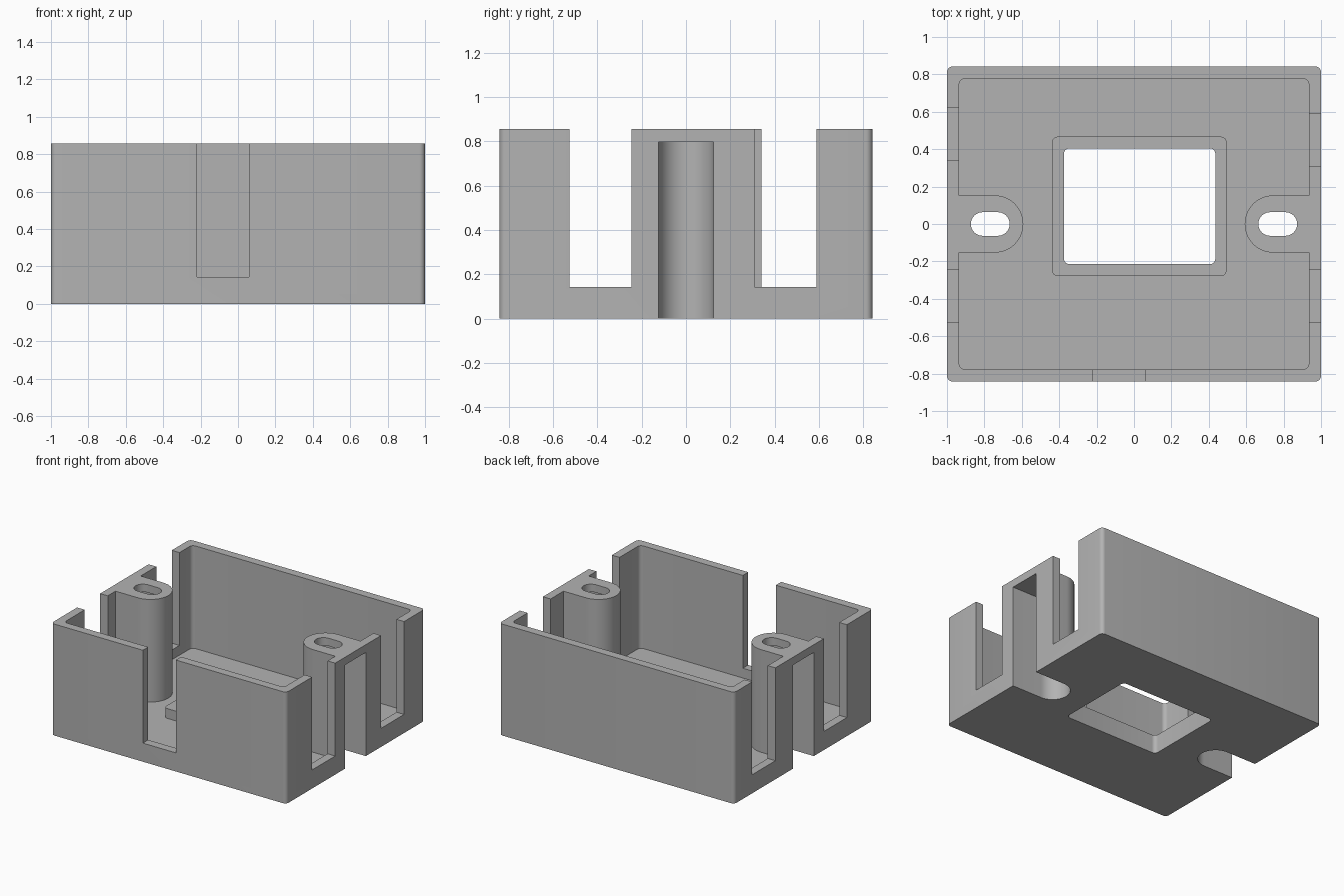
import bpy, bmesh, math

scene = bpy.context.scene
if "Cube" in bpy.data.objects:
    bpy.data.objects.remove(bpy.data.objects["Cube"], do_unlink=True)

HX, HY, TOP = 1.0, 0.842, 0.857   # half width, half depth, height
WALL, FLOOR, LEDGE = 0.065, 0.068, 0.143
CORNER = 0.03

grey = bpy.data.materials.new("plain grey")
grey.use_nodes = True
colour = (0.45, 0.45, 0.45, 1)
grey.diffuse_color = colour
grey.node_tree.nodes["Principled BSDF"].inputs["Base Color"].default_value = colour


def prism(name, x0, x1, y0, y1, z0, z1, r=0.0, steps=6):
    """Upright block with rounded vertical corners."""
    pts = []
    if r:
        corners = [(x1 - r, y1 - r), (x0 + r, y1 - r), (x0 + r, y0 + r), (x1 - r, y0 + r)]
        for q, (cx, cy) in enumerate(corners):
            for i in range(steps + 1):
                a = math.pi / 2 * (q + i / steps)
                pts.append((cx + r * math.cos(a), cy + r * math.sin(a)))
    else:
        pts = [(x1, y1), (x0, y1), (x0, y0), (x1, y0)]
    bm = bmesh.new()
    base = bm.faces.new([bm.verts.new((x, y, z0)) for x, y in pts])
    up = bmesh.ops.extrude_face_region(bm, geom=[base])["geom"]
    bmesh.ops.translate(bm, vec=(0, 0, z1 - z0),
                        verts=[v for v in up if isinstance(v, bmesh.types.BMVert)])
    bmesh.ops.remove_doubles(bm, verts=bm.verts, dist=1e-5)
    bmesh.ops.recalc_face_normals(bm, faces=bm.faces)
    mesh = bpy.data.meshes.new(name)
    bm.to_mesh(mesh)
    bm.free()
    mesh.materials.append(grey)
    ob = bpy.data.objects.new(name, mesh)
    scene.collection.objects.link(ob)
    return ob


def combine(target, tool, operation="DIFFERENCE"):
    """Apply a boolean and discard the tool."""
    mod = target.modifiers.new("shape", "BOOLEAN")
    mod.operation, mod.solver, mod.object = operation, "EXACT", tool
    bpy.context.view_layer.objects.active = target
    bpy.ops.object.modifier_apply(modifier=mod.name)
    bpy.data.objects.remove(tool, do_unlink=True)


def side_prism(name, side, near, far, y0, y1, z0, z1, r=0.0, steps=6):
    """Block on the left (+1) or right (-1) side, measured outward from the middle."""
    x0, x1 = sorted((side * near, side * far))
    return prism(name, x0, x1, y0, y1, z0, z1, r, steps)


# Outer shell and the inner cavity, which leaves a screw post on each side
body = prism("enclosure_body", -HX, HX, -HY, HY, 0, TOP, CORNER)
cavity = prism("cavity", -HX + WALL, HX - WALL, -HY + WALL, HY - WALL, FLOOR, 1.1, CORNER)
for side in (-1, 1):
    combine(cavity, side_prism("post", side, 0.592, 1.4, -0.153, 0.153, -0.1, 1.3, 0.153, 14))
combine(body, cavity)

# Raised rim round the floor window
rim = prism("window_rim", -0.438, 0.495, -0.278, 0.467, FLOOR / 2, LEDGE, CORNER)
combine(body, rim, "UNION")
combine(body, prism("window", -0.375, 0.435, -0.215, 0.405, -0.1, 0.5, CORNER))

# Screw pockets open to the outside and below, with a slot in each post top
for side in (-1, 1):
    combine(body, side_prism("pocket", side, 0.62, 1.4, -0.125, 0.125, -0.1, 0.797, 0.125, 14))
    combine(body, side_prism("slot", side, 0.665, 0.872, -0.063, 0.063, 0.7, 1.1, 0.062, 8))

# Cable notches in the side walls and the front wall
notches = [(1, -0.527, -0.247), (1, 0.31, 0.59), (-1, -0.527, -0.247), (-1, 0.342, 0.624)]
for side, y0, y1 in notches:
    combine(body, side_prism("notch", side, HX - WALL - 0.02, 1.2, y0, y1, LEDGE, 1.1))
combine(body, prism("front_notch", -0.22, 0.06, -1.1, -HY + WALL + 0.02, LEDGE, 1.1))

# Smooth round corners, crisp edges
bpy.ops.object.select_all(action="DESELECT")
body.select_set(True)
bpy.context.view_layer.objects.active = body
bpy.ops.object.shade_smooth_by_angle(angle=math.radians(30))
